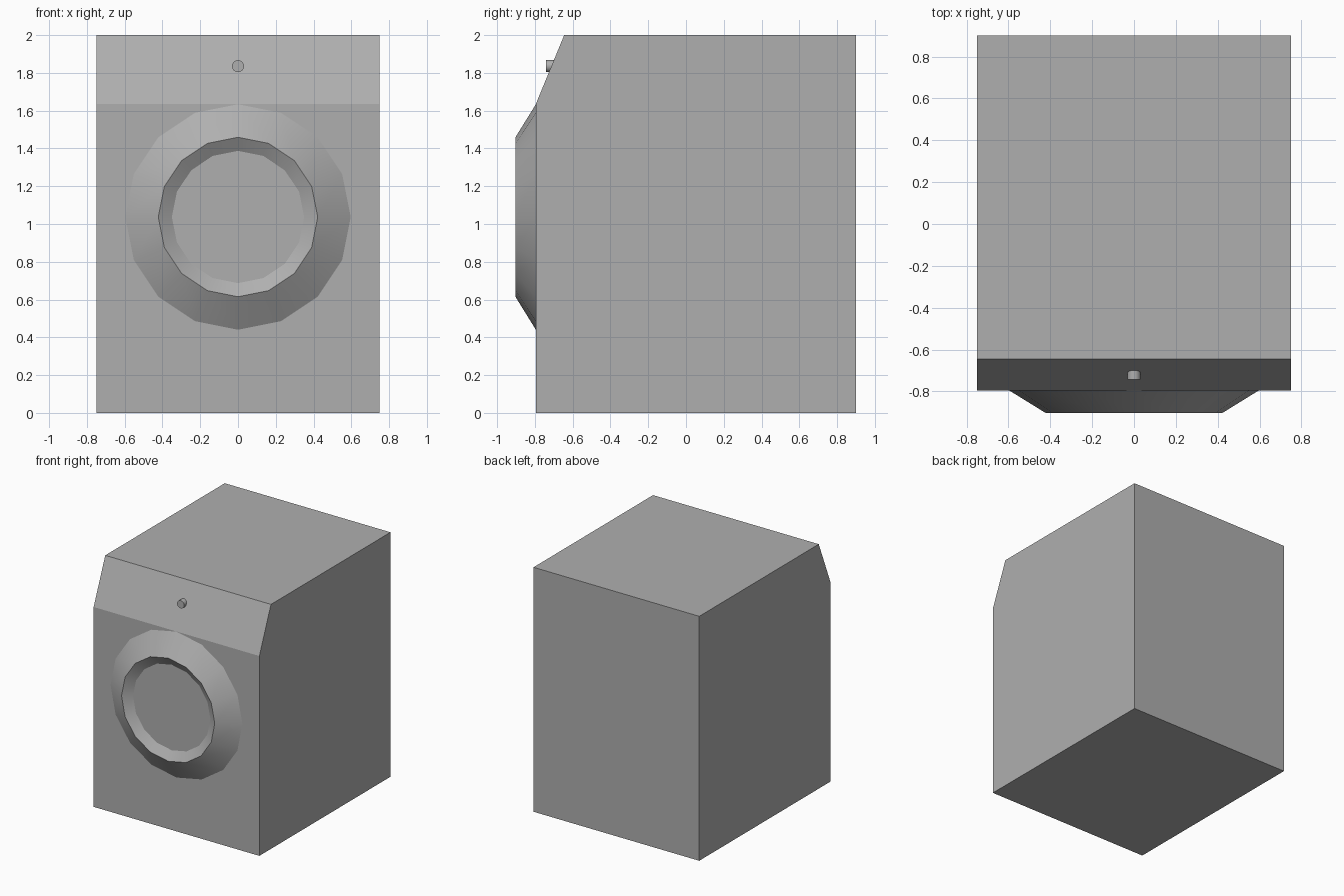
import bpy
import bmesh
import math

if "Cube" in bpy.data.objects:
    bpy.data.objects.remove(bpy.data.objects["Cube"])

# Mid grey for every part
grey = bpy.data.materials.new("mid_grey")
grey.diffuse_color = (0.43, 0.43, 0.43, 1)
grey.use_nodes = True
grey.node_tree.nodes["Principled BSDF"].inputs["Base Color"].default_value = grey.diffuse_color


def finish(name, bm, smooth=False):
    bmesh.ops.recalc_face_normals(bm, faces=bm.faces)
    mesh = bpy.data.meshes.new(name)
    bm.to_mesh(mesh)
    bm.free()
    mesh.materials.append(grey)
    obj = bpy.data.objects.new(name, mesh)
    bpy.context.collection.objects.link(obj)
    if smooth:
        bpy.ops.object.select_all(action='DESELECT')
        obj.select_set(True)
        bpy.context.view_layer.objects.active = obj
        bpy.ops.object.shade_smooth_by_angle(angle=math.radians(30))
    return obj


def turned(name, steps, sides, z):
    """Closed solid turned around the y axis from (radius, y) steps."""
    bm = bmesh.new()
    rings = []
    for r, y in steps:
        rings.append([bm.verts.new((r * math.sin(math.tau * i / sides), y,
                                    z + r * math.cos(math.tau * i / sides)))
                      for i in range(sides)])
    for a, b in zip(rings, rings[1:]):
        for i in range(sides):
            j = (i + 1) % sides
            bm.faces.new((a[i], a[j], b[j], b[i]))
    bm.faces.new(rings[0])
    bm.faces.new(rings[-1])
    return finish(name, bm, smooth=True)


# Cabinet: side profile with sloped control panel, extruded across x
profile = [(-0.795, 0), (0.9, 0), (0.9, 2), (-0.645, 2), (-0.795, 1.635)]
bm = bmesh.new()
side = bm.faces.new([bm.verts.new((-0.75, y, z)) for y, z in profile])
ext = bmesh.ops.extrude_face_region(bm, geom=[side], use_keep_orig=True)
bmesh.ops.translate(bm, vec=(1.5, 0, 0),
                    verts=[g for g in ext["geom"] if isinstance(g, bmesh.types.BMVert)])
finish("cabinet", bm)

# Round door: sloped rim with recessed window
turned("door", [(0.6, -0.793), (0.422, -0.903), (0.35, -0.857)], 16, 1.037)

# Control knob on the sloped panel
turned("knob", [(0.032, -0.68), (0.032, -0.742)], 16, 1.836)
